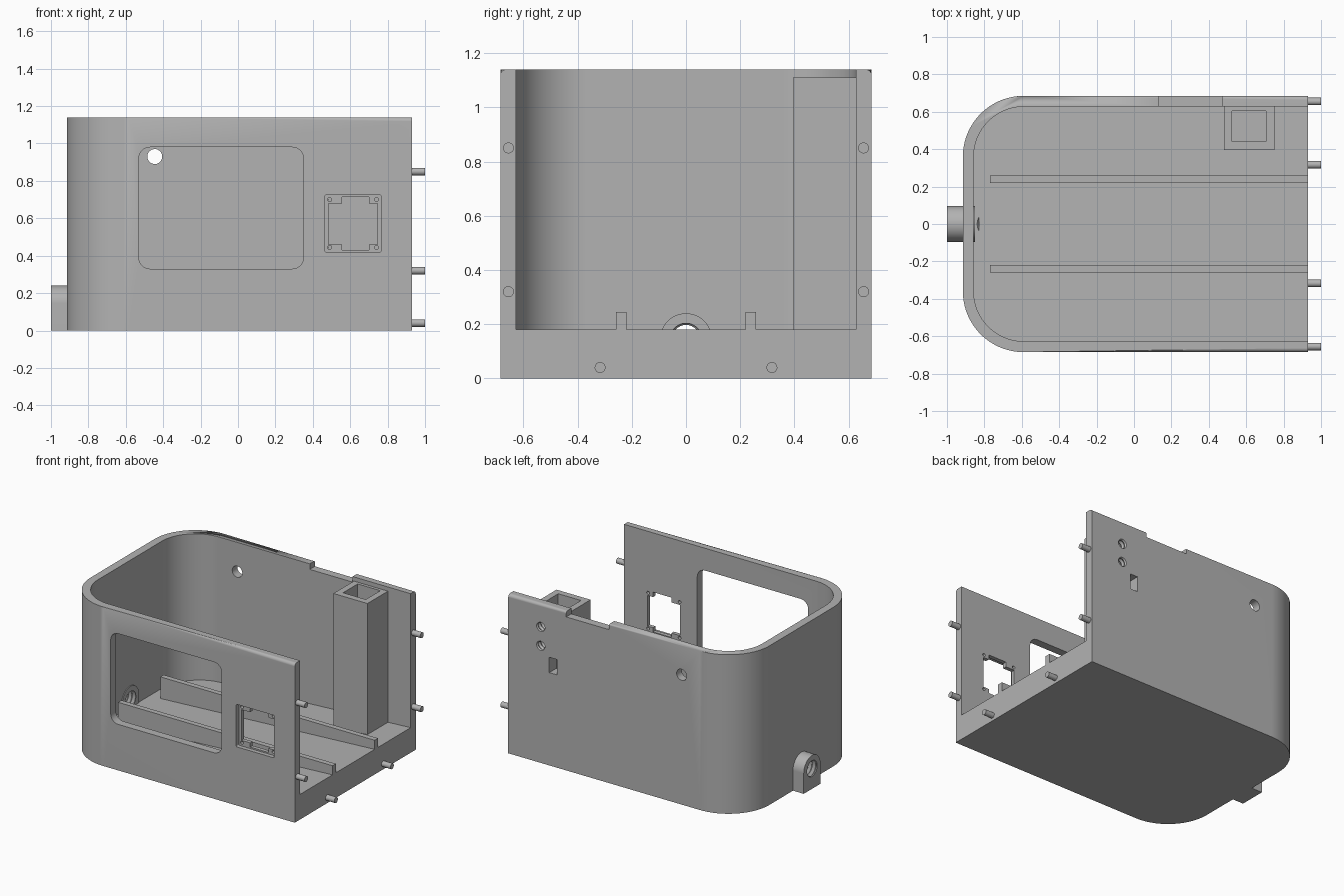
import bpy, bmesh
from math import sin, cos, pi, radians

if "Cube" in bpy.data.objects:
    bpy.data.objects.remove(bpy.data.objects["Cube"])

GREY = (0.45, 0.45, 0.45, 1)
mat = bpy.data.materials.new("plain grey")
mat.use_nodes = True
mat.diffuse_color = GREY
mat.node_tree.nodes["Principled BSDF"].inputs["Base Color"].default_value = GREY

END, TOP = 0.93, 1.14          # open end and rim height
BACK, SIDE, WALL = -0.915, 0.685, 0.058
AXES = {"x": lambda u, v, w: (w, u, v),   # profile in yz
        "y": lambda u, v, w: (u, w, v),   # profile in xz
        "z": lambda u, v, w: (u, v, w)}   # profile in xy


def floor_z(x):
    return 0.18 - 0.053 * (END - x)


def finish(name, bm):
    bmesh.ops.recalc_face_normals(bm, faces=bm.faces)
    mesh = bpy.data.meshes.new(name)
    bm.to_mesh(mesh)
    bm.free()
    mesh.materials.append(mat)
    obj = bpy.data.objects.new(name, mesh)
    bpy.context.collection.objects.link(obj)
    return obj


def prism_bm(points, axis, a, b):
    bm = bmesh.new()
    low, high = ([bm.verts.new(AXES[axis](u, v, w)) for u, v in points] for w in (a, b))
    n = len(points)
    bm.faces.new(low)
    bm.faces.new(high)
    for i in range(n):
        j = (i + 1) % n
        bm.faces.new((low[i], low[j], high[j], high[i]))
    return bm


def prism(name, points, axis, a, b):
    return finish(name, prism_bm(points, axis, a, b))


def arc(cu, cv, r, start, stop, n):
    angles = [radians(start + (stop - start) * i / n) for i in range(n + 1)]
    return [(cu + r * cos(t), cv + r * sin(t)) for t in angles]


def rect(u0, u1, v0, v1, r=0):
    if not r:
        return [(u0, v0), (u1, v0), (u1, v1), (u0, v1)]
    return (arc(u1 - r, v1 - r, r, 0, 90, 8) + arc(u0 + r, v1 - r, r, 90, 180, 8)
            + arc(u0 + r, v0 + r, r, 180, 270, 8) + arc(u1 - r, v0 + r, r, 270, 360, 8))


def circle(u, v, r, n=32):
    return arc(u, v, r, 0, 360, n)[:-1]


def threaded(name, u, v, r_min, r_max, axis, a, b, turns):
    """Hole cutter with a ridged wall."""
    bm = bmesh.new()
    steps, rings = turns * 2, []
    for k in range(steps + 1):
        r = r_max if k % 2 == 0 else r_min
        w = a + (b - a) * k / steps
        rings.append([bm.verts.new(AXES[axis](p, q, w)) for p, q in circle(u, v, r)])
    bm.faces.new(rings[0])
    bm.faces.new(rings[-1])
    for one, two in zip(rings, rings[1:]):
        for i in range(len(one)):
            j = (i + 1) % len(one)
            bm.faces.new((one[i], one[j], two[j], two[i]))
    return finish(name, bm)


def cut(obj, cutters):
    bpy.context.view_layer.objects.active = obj
    for c in cutters:
        c.hide_render = True
        mod = obj.modifiers.new("cut", "BOOLEAN")
        mod.operation, mod.solver, mod.object = "DIFFERENCE", "EXACT", c
        bpy.ops.object.modifier_apply(modifier=mod.name)


def u_profile(inset, end):
    """Plan outline, rounded at the closed end."""
    r, s, x = 0.325 - inset, SIDE - inset, BACK + inset
    return ([(end, s)] + arc(x + r, s - r, r, 90, 180, 24)
            + arc(x + r, r - s, r, 180, 270, 24) + [(end, -s)])


# Body shell with rounded outer rim
bm = prism_bm(u_profile(0, END), "z", 0, TOP)
rim = [e for e in bm.edges if all(v.co.z > TOP - 0.001 for v in e.verts)
       and not all(v.co.x > END - 0.001 for v in e.verts)]
bmesh.ops.bevel(bm, geom=rim, offset=0.022, segments=4, profile=0.5, affect="EDGES")
body = finish("body_shell", bm)

# Interior with sloping floor
bm = prism_bm(u_profile(WALL, 1.1), "z", 0, 1.3)
for v in bm.verts:
    if v.co.z < 0.1:
        v.co.z = floor_z(v.co.x)
cavity = finish("cavity_cutter", bm)

# Openings in the front wall
inner = -SIDE + 0.2
front_cuts = [
    prism("window_cutter", rect(-0.53, 0.35, 0.33, 0.98, 0.06), "y", -0.8, inner),
    prism("port_recess_cutter", rect(0.465, 0.765, 0.42, 0.725, 0.008), "y", -0.8, -SIDE + 0.03),
    prism("port_wide_cutter", rect(0.485, 0.745, 0.46, 0.68), "y", -0.8, inner),
    prism("port_tall_cutter", rect(0.555, 0.70, 0.43, 0.715), "y", -0.8, inner)]
front_cuts += [prism("screw_hole_cutter", circle(x, z, 0.011, 16), "y", -0.8, inner)
               for x in (0.49, 0.74) for z in (0.444, 0.7)]

# Openings in the rear wall
rear_cuts = [prism("rim_notch_cutter", rect(0.13, 0.47, 1.1, 1.3), "y", 0.5, 0.8),
             prism("round_hole_cutter", circle(-0.445, 0.93, 0.04), "y", 0.5, 0.8)]
tower_cuts = [threaded("rear_hole_cutter", 0.672, z, 0.027, 0.036, "y", 0.57, 0.69, 4)
              for z in (0.975, 0.84)]
tower_cuts.append(prism("slot_cutter", rect(0.545, 0.605, 0.665, 0.775), "y", 0.57, 0.8))

# Threaded outlet at the closed end
outlet_cut = threaded("outlet_cutter", 0, 0.145, 0.052, 0.068, "x", -1.01, -0.83, 6)
outlet = prism("outlet_boss", [(-0.095, 0), (0.095, 0)] + arc(0, 0.145, 0.095, 0, 180, 24),
               "x", -1.0, BACK + WALL + 0.006)

# Square hollow tower
tower = prism("tower", rect(0.48, 0.75, 0.395, 0.64), "z", 0.15, 1.11)
hollow = prism("tower_cutter", rect(0.525, 0.705, 0.44, 0.605), "z", 0.2, 1.3)

cut(body, [cavity, *front_cuts, *rear_cuts, *tower_cuts, outlet_cut])
cut(outlet, [outlet_cut])
cut(tower, [hollow, *tower_cuts])
for c in [cavity, hollow, outlet_cut, *front_cuts, *rear_cuts, *tower_cuts]:
    bpy.data.objects.remove(c)

parts = [body, outlet, tower]

# Mirrored floor rails and end pegs
for side, s in (("left", 1), ("right", -1)):
    rail = [(-0.77, floor_z(-0.77) - 0.005), (END, 0.175), (END, 0.245), (-0.77, 0.245)]
    parts.append(prism(f"{side}_floor_rail", rail, "y", s * 0.22, s * 0.258))
    for label, y, z in (("upper", 0.655, 0.85), ("middle", 0.655, 0.32), ("bottom", 0.317, 0.04)):
        parts.append(prism(f"{side}_{label}_peg", circle(s * y, z, 0.02, 24), "x", END - 0.02, 1.0))

# Smooth curved faces, keep edges sharp
bpy.ops.object.select_all(action="DESELECT")
for p in parts:
    p.select_set(True)
bpy.context.view_layer.objects.active = body
bpy.ops.object.shade_smooth_by_angle(angle=radians(30))
for p in parts:
    p.modifiers.new("flat normals", "WEIGHTED_NORMAL").keep_sharp = True
